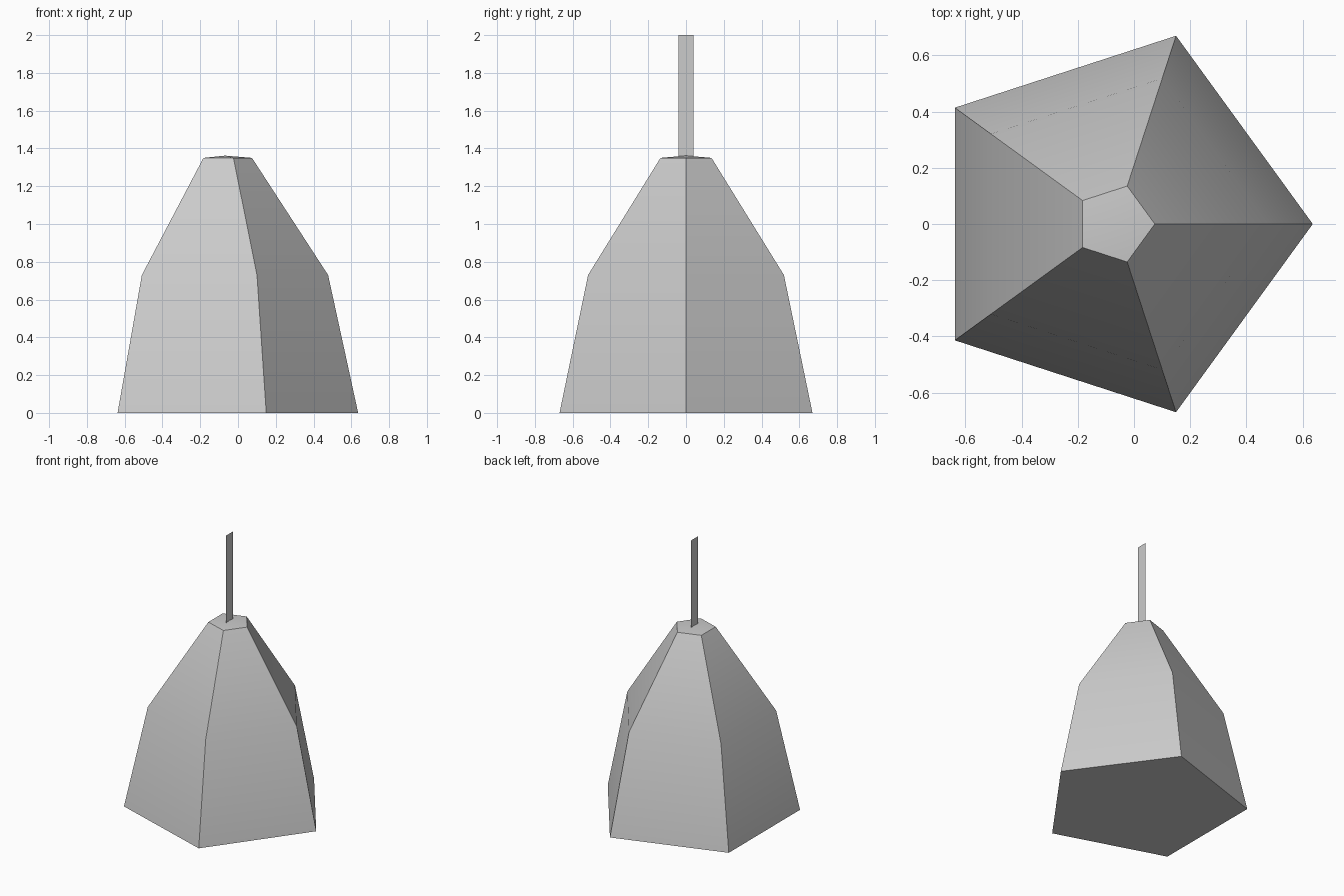
import bpy, bmesh
from math import cos, sin, tau, radians

if "Cube" in bpy.data.objects:
    bpy.data.objects.remove(bpy.data.objects["Cube"])

CX = -0.068
SIDES = 5


def make_object(name, bm):
    bmesh.ops.recalc_face_normals(bm, faces=bm.faces)
    mesh = bpy.data.meshes.new(name)
    bm.to_mesh(mesh)
    bm.free()
    obj = bpy.data.objects.new(name, mesh)
    bpy.context.collection.objects.link(obj)
    return obj


# Five-sided tapering body: (radius, height) rings
bm = bmesh.new()
profile = [(0.704, 0.0), (0.545, 0.73), (0.142, 1.35)]
rings = [[bm.verts.new((CX + r * cos(tau * i / SIDES), r * sin(tau * i / SIDES), z))
          for i in range(SIDES)] for r, z in profile]
for low, high in zip(rings, rings[1:]):
    for i in range(SIDES):
        j = (i + 1) % SIDES
        bm.faces.new((low[i], low[j], high[j], high[i]))
bm.faces.new(rings[0][::-1])

# Slightly raised cap
peak = bm.verts.new((CX, 0, 1.362))
for i in range(SIDES):
    bm.faces.new((rings[-1][i], rings[-1][(i + 1) % SIDES], peak))
body = make_object("body", bm)

# Soft shading across the shallow bends, sharp corners
bpy.context.view_layer.objects.active = body
body.select_set(True)
bpy.ops.object.shade_smooth_by_angle(angle=radians(30))

# Flat hanging strip
bm = bmesh.new()
bm.faces.new([bm.verts.new((CX, y, z)) for y, z in
              ((-0.04, 1.355), (0.04, 1.355), (0.04, 2.0), (-0.04, 2.0))])
make_object("hanging_strip", bm)
